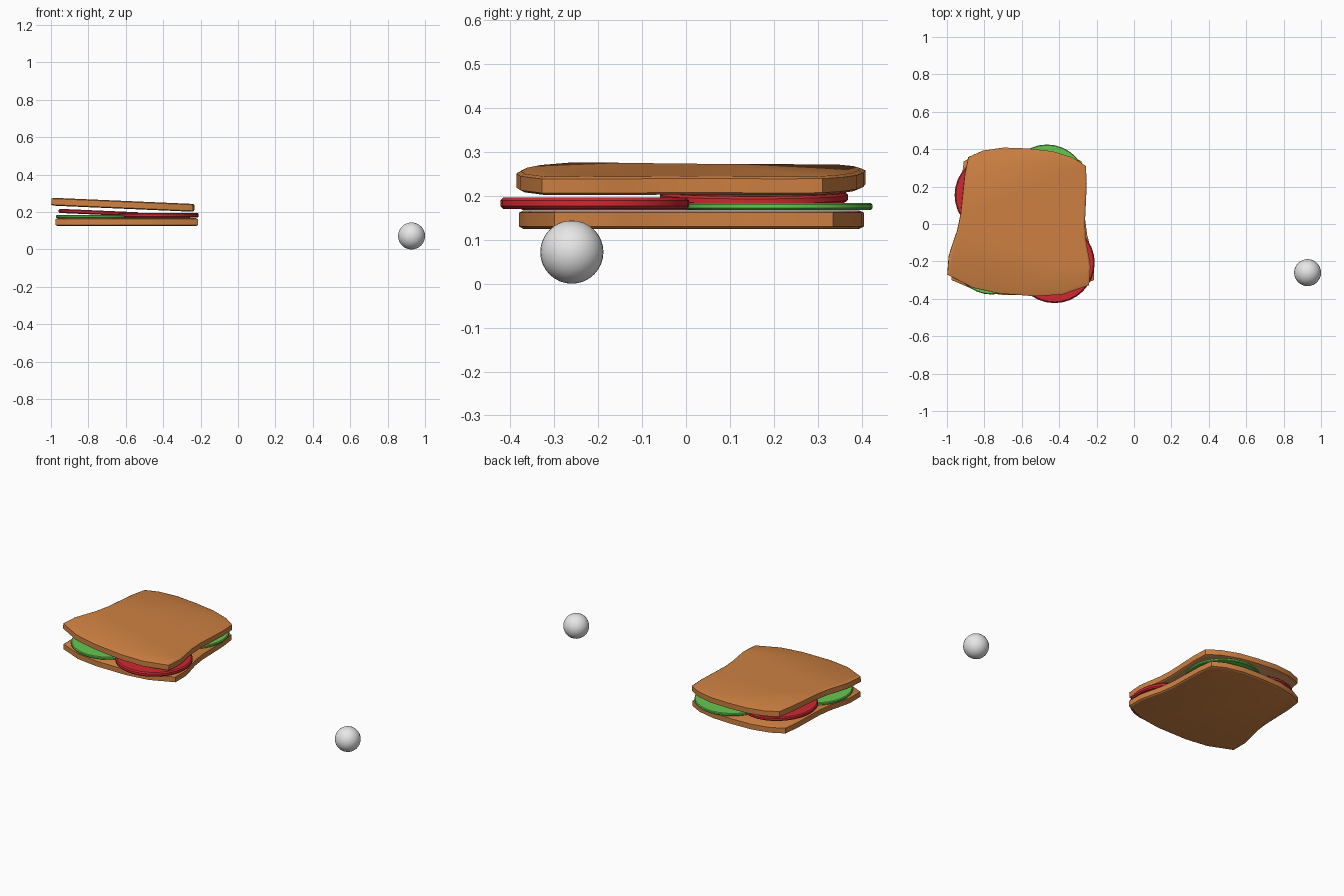
import bpy, bmesh
from math import radians
from mathutils import Matrix

cube = bpy.data.objects.get("Cube")
if cube:
    bpy.data.objects.remove(cube, do_unlink=True)


def material(name, rgb):
    mat = bpy.data.materials.new(name)
    mat.use_nodes = True
    mat.diffuse_color = (*rgb, 1)
    mat.node_tree.nodes["Principled BSDF"].inputs["Base Color"].default_value = (*rgb, 1)
    return mat


crust = material("crust brown", (0.62, 0.22, 0.055))
crumb = material("toasted tan", (0.62, 0.31, 0.125))
red = material("tomato red", (0.62, 0.022, 0.03))
green = material("leaf green", (0.13, 0.58, 0.08))
grey = material("plain grey", (0.8, 0.8, 0.8))


def finish(name, bm, mats, location, tilt=0, turn=0):
    bmesh.ops.recalc_face_normals(bm, faces=bm.faces)
    mesh = bpy.data.meshes.new(name)
    bm.to_mesh(mesh)
    bm.free()
    for mat in mats:
        mesh.materials.append(mat)
    obj = bpy.data.objects.new(name, mesh)
    bpy.context.collection.objects.link(obj)
    obj.matrix_world = (Matrix.Translation(location) @ Matrix.Rotation(radians(tilt), 4, 'Y')
                        @ Matrix.Rotation(radians(turn), 4, 'Z'))
    bpy.ops.object.select_all(action='DESELECT')
    bpy.context.view_layer.objects.active = obj
    obj.select_set(True)
    bpy.ops.object.shade_smooth_by_angle(angle=radians(25))
    return obj


def stack(outline, layers):
    """Join scaled copies of an outline, given (scale, height) layers, and cap both ends."""
    bm = bmesh.new()
    rings = [[bm.verts.new((x * s, y * s, z)) for x, y in outline] for s, z in layers]
    n = len(outline)
    for low, high in zip(rings, rings[1:]):
        for i in range(n):
            j = (i + 1) % n
            bm.faces.new((low[i], low[j], high[j], high[i]))
    bm.faces.new(rings[0][::-1])
    bm.faces.new(rings[-1])
    return bm


# Half outline of a bread slice, mirrored to the other side
half = [(0.13, 0.40), (0.24, 0.375), (0.315, 0.335), (0.327, 0.24), (0.33, 0.14),
        (0.333, 0.03), (0.345, -0.06), (0.366, -0.14), (0.38, -0.2), (0.38, -0.30),
        (0.24, -0.36), (0.10, -0.38)]
outline = [(0, 0.405)] + half + [(-x, y) for x, y in reversed(half)]


def slice_of_bread(name, location, tilt, turn, toasted):
    h = 0.021
    bm = stack(outline, [(0.975, -h), (1, -h + 0.005), (1, h - 0.005), (0.972, h)])
    if toasted:
        bm.normal_update()
        for f in bm.faces:
            f.material_index = int(f.normal.z > 0.99)
    finish(name, bm, [crust, crumb], location, tilt, turn)


slice_of_bread("lower_bread_slice", (-0.595, 0, 0.146), 0, 0, False)
slice_of_bread("upper_bread_slice", (-0.597, 0, 0.238), 2.5, -4.3, True)


# Round filling slices with a chamfered rim
def round_slice(name, mat, location, radius, thickness, tilt=0):
    bm = bmesh.new()
    bmesh.ops.create_cone(bm, cap_ends=True, segments=32, radius1=radius,
                          radius2=radius, depth=thickness)
    rims = [e for e in bm.edges if abs(e.verts[0].co.z - e.verts[1].co.z) < 1e-5]
    bmesh.ops.bevel(bm, geom=rims, offset=thickness * 0.25, segments=1, affect='EDGES')
    finish(name, bm, [mat], location, tilt)


round_slice("back_green_slice", green, (-0.465, 0.213, 0.176), 0.212, 0.016)
round_slice("front_green_slice", green, (-0.76, -0.165, 0.176), 0.212, 0.016)
round_slice("front_tomato_slice", red, (-0.425, -0.208, 0.183), 0.215, 0.026)
round_slice("back_tomato_slice", red, (-0.745, 0.155, 0.197), 0.214, 0.022, 2.5)

# Separate ball
bm = bmesh.new()
bmesh.ops.create_uvsphere(bm, u_segments=32, v_segments=16, radius=0.072)
finish("ball", bm, [grey], (0.928, -0.26, 0.072))
